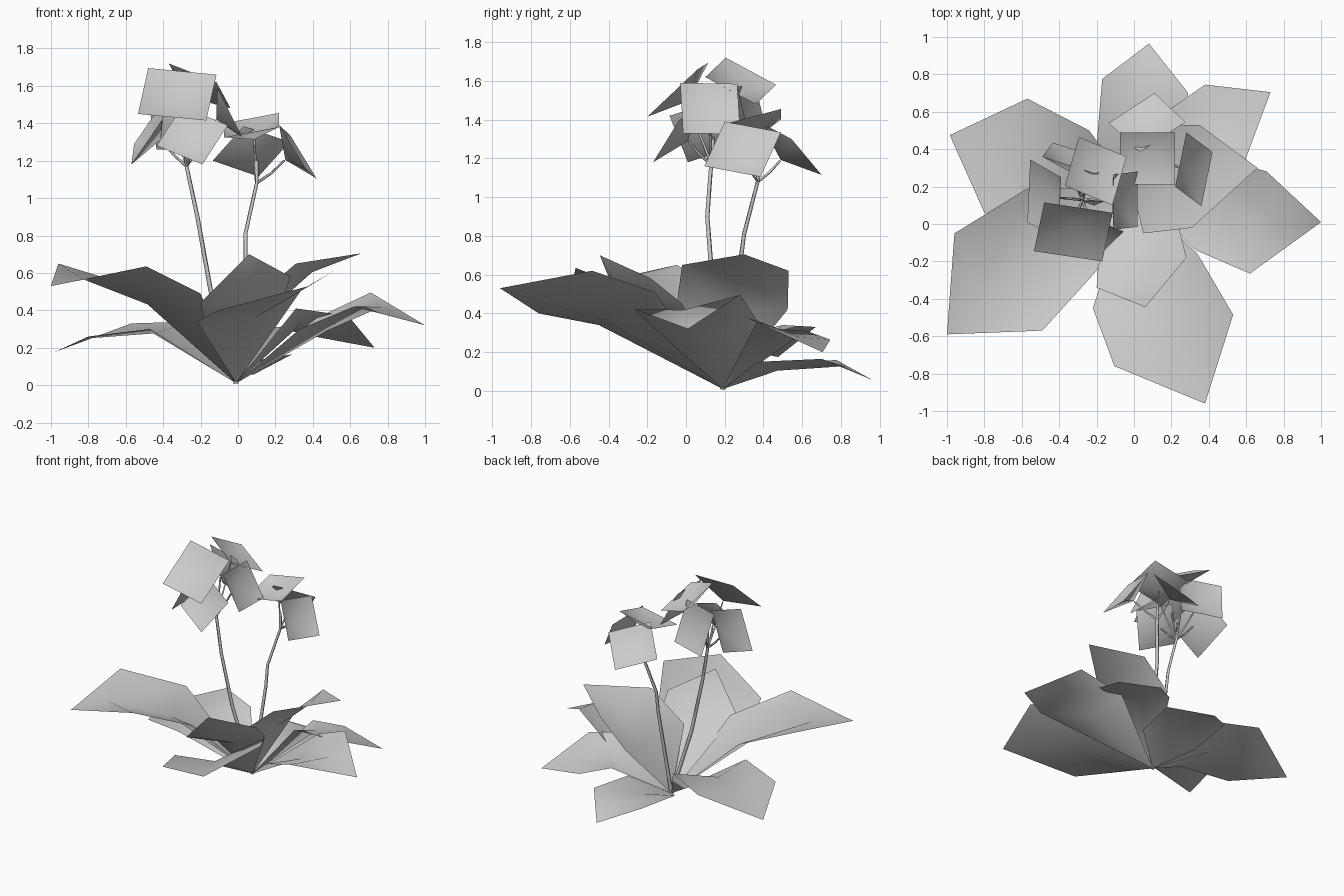
import bpy
from mathutils import Vector

cube = bpy.data.objects.get("Cube")
if cube:
    bpy.data.objects.remove(cube, do_unlink=True)

grey = bpy.data.materials.new("plain_grey")
grey.use_nodes = True
grey.diffuse_color = (0.6, 0.6, 0.6, 1)
grey.node_tree.nodes["Principled BSDF"].inputs["Base Color"].default_value = (0.6, 0.6, 0.6, 1)

ROOT = Vector((-0.01, 0.19, 0.01))


def add_sheet(name, points, faces):
    """Thin single-sided sheet whose faces look upward."""
    mesh = bpy.data.meshes.new(name)
    mesh.from_pydata([tuple(p) for p in points], [], faces)
    mesh.update()
    if sum(p.normal.z * p.area for p in mesh.polygons) < 0:
        mesh.flip_normals()
    for poly in mesh.polygons:
        poly.use_smooth = True
    mesh.materials.append(grey)
    obj = bpy.data.objects.new(name, mesh)
    bpy.context.collection.objects.link(obj)


def add_leaf(name, left_in, left_out, tip, right_out, right_in, dip):
    """Six-sided leaf blade from the root, folded along a lowered midrib."""
    l1, l2, t, r2, r1 = (Vector(p) for p in (left_in, left_out, tip, right_out, right_in))
    push = (t - ROOT) * 0.1 - Vector((0, 0, dip))
    m1 = (l1 + r1) / 2 + push
    m2 = (l2 + r2) / 2 + push
    add_sheet(name, [ROOT, l1, l2, t, r2, r1, m1, m2],
              [(0, 6, 1), (0, 5, 6), (1, 6, 7, 2), (6, 5, 4, 7), (2, 7, 3), (7, 4, 3)])


def add_tube(name, points, radius):
    """Thin four-sided stalk through the points, tapering to its end."""
    curve = bpy.data.curves.new(name, "CURVE")
    curve.dimensions = "3D"
    curve.bevel_depth = radius
    curve.bevel_resolution = 0
    curve.use_fill_caps = True
    spline = curve.splines.new("POLY")
    spline.points.add(len(points) - 1)
    for i, (point, co) in enumerate(zip(spline.points, points)):
        point.co = (*co, 1)
        point.radius = 1 - 0.3 * i / (len(points) - 1)
    curve.materials.append(grey)
    obj = bpy.data.objects.new(name, curve)
    bpy.context.collection.objects.link(obj)
    bpy.ops.object.select_all(action="DESELECT")
    obj.select_set(True)
    bpy.context.view_layer.objects.active = obj
    bpy.ops.object.convert(target="MESH")


def add_flower(name, fork, corner_a, corner_b, corner_c):
    """Square bloom sunk to a shallow funnel, on a short branch."""
    a, b, c = Vector(corner_a), Vector(corner_b), Vector(corner_c)
    normal = (b - a).cross(c - b).normalized()
    if normal.z < 0:
        normal = -normal
    apex = (a + c) / 2 - normal * 0.08
    add_sheet(name, [a, b, c, a + c - b, apex],
              [(0, 1, 4), (1, 2, 4), (2, 3, 4), (3, 0, 4)])
    fork = Vector(fork)
    bend = fork.lerp(apex, 0.5) - Vector((0, 0, 0.01))
    add_tube(name + "_branch", [fork, bend, apex - normal * 0.005], 0.008)


# Ring of leaves
add_leaf("leaf_front_right", (-0.57, 0.19, 0.53), (-0.96, -0.05, 0.65), (-1, -0.59, 0.53),
         (-0.49, -0.57, 0.635), (-0.2, -0.25, 0.49), 0.13)
add_leaf("leaf_back_right", (-0.47, -0.05, 0.3), (-0.8, 0.06, 0.26), (-0.985, 0.475, 0.175),
         (-0.57, 0.67, 0.33), (-0.24, 0.5, 0.34), 0.06)
add_leaf("leaf_back", (-0.2, 0.42, 0.13), (-0.17, 0.775, 0.16), (0.08, 0.965, 0.055),
         (0.29, 0.7, 0.165), (0.23, 0.37, 0.15), 0.04)
add_leaf("leaf_back_left", (0.2, 0.62, 0.31), (0.38, 0.745, 0.265), (0.73, 0.705, 0.2),
         (0.59, 0.33, 0.37), (0.31, 0.24, 0.41), 0.06)
add_leaf("leaf_left", (0.42, 0.37, 0.36), (0.71, 0.28, 0.495), (1, 0.01, 0.32),
         (0.62, -0.265, 0.42), (0.33, -0.14, 0.3), 0.07)
add_leaf("leaf_front_left", (0.34, -0.16, 0.51), (0.53, -0.485, 0.62), (0.38, -0.96, 0.53),
         (-0.105, -0.76, 0.4), (-0.22, -0.45, 0.34), 0.11)
add_leaf("leaf_inner_front", (0.24, -0.02, 0.45), (0.28, -0.18, 0.58), (0.06, -0.445, 0.7),
         (-0.2, -0.34, 0.44), (-0.18, -0.05, 0.34), 0.1)
add_leaf("leaf_inner_left", (0.14, 0.525, 0.42), (0.35, 0.53, 0.62), (0.66, 0.3, 0.705),
         (0.31, -0.02, 0.65), (0.05, -0.05, 0.43), 0.1)

# Two flower stems
tall_fork = (-0.275, 0.13, 1.17)
short_fork = (0.1, 0.37, 1.08)
add_tube("tall_stem", [ROOT, (-0.147, 0.14, 0.51), (-0.217, 0.11, 0.9), tall_fork,
                       (-0.28, 0.14, 1.3)], 0.014)
add_tube("short_stem", [ROOT, (0.04, 0.28, 0.66), (0.04, 0.3, 0.81), short_fork,
                        (0.1, 0.37, 1.2)], 0.014)

# Blooms of the tall stem
for side, corners in {
    "front": ((-0.48, 0.115, 1.695), (-0.115, 0.06, 1.66), (-0.17, -0.2, 1.415)),
    "top": ((-0.37, 0.205, 1.72), (-0.295, 0.465, 1.58), (-0.04, 0.36, 1.48)),
    "lower": ((-0.055, -0.04, 1.39), (-0.19, -0.17, 1.18), (-0.435, -0.07, 1.28)),
    "left": ((-0.11, -0.03, 1.59), (-0.11, 0.265, 1.585), (0.02, 0.28, 1.325)),
    "right": ((-0.39, 0.25, 1.53), (-0.555, 0.345, 1.29), (-0.57, 0.01, 1.18)),
    "back": ((-0.49, 0.36, 1.57), (-0.435, 0.435, 1.26), (-0.14, 0.34, 1.26)),
}.items():
    add_flower("tall_flower_" + side, tall_fork, *corners)

# Blooms of the short stem
for side, corners in {
    "top": ((-0.075, 0.49, 1.4), (0.22, 0.49, 1.455), (0.22, 0.21, 1.38)),
    "left": ((0.22, 0.2, 1.39), (0.28, 0.49, 1.335), (0.42, 0.385, 1.105)),
    "back": ((-0.135, 0.54, 1.2), (0.11, 0.7, 1.115), (0.275, 0.545, 1.3)),
}.items():
    add_flower("short_flower_" + side, short_fork, *corners)
